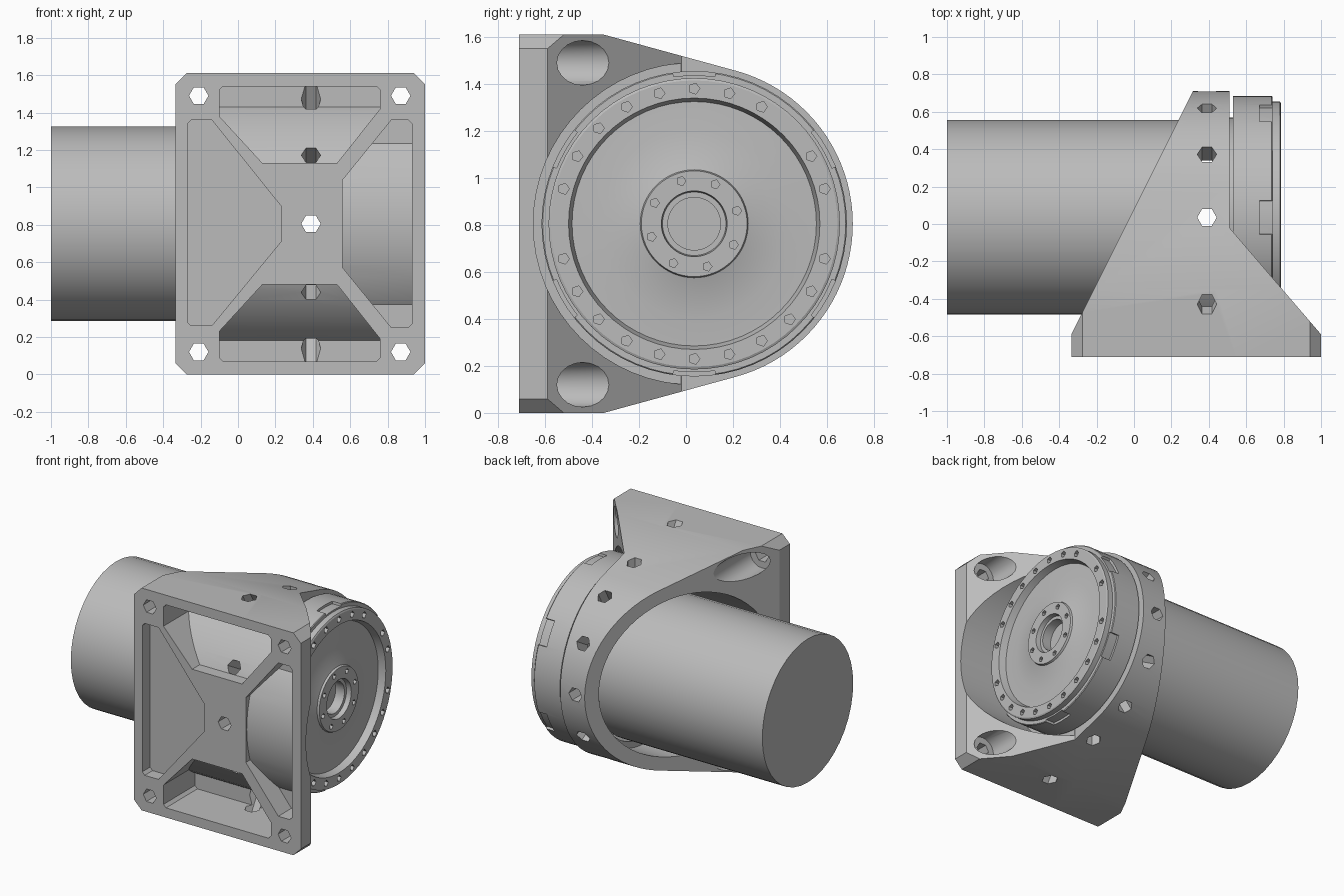
import bpy, bmesh
from math import sin, cos, pi, radians, atan2, acos, hypot
from mathutils import Matrix, Vector

cube = bpy.data.objects.get("Cube")
if cube:
    bpy.data.objects.remove(cube)

CY, CZ = 0.035, 0.805          # main axis, parallel to x
AXIS = Vector((0, CY, CZ))

metal = bpy.data.materials.new("grey metal")
metal.use_nodes = True
grey = (0.5, 0.5, 0.5, 1)
metal.diffuse_color = grey
metal.node_tree.nodes["Principled BSDF"].inputs["Base Color"].default_value = grey


def finish(name, bm):
    bmesh.ops.recalc_face_normals(bm, faces=bm.faces)
    mesh = bpy.data.meshes.new(name)
    bm.to_mesh(mesh)
    bm.free()
    mesh.materials.append(metal)
    obj = bpy.data.objects.new(name, mesh)
    bpy.context.collection.objects.link(obj)
    return obj


def prism(name, points, axis, low, high, turn=0):
    """Extrude a 2D outline along an axis, then turn it about the main axis."""
    place = {"x": lambda p, t: (t, p[0], p[1]),
             "y": lambda p, t: (p[0], t, p[1]),
             "z": lambda p, t: (p[0], p[1], t)}[axis]
    bm = bmesh.new()
    ends = [[bm.verts.new(place(p, t)) for p in points] for t in (low, high)]
    bm.faces.new(ends[0])
    bm.faces.new(ends[1])
    n = len(points)
    for i in range(n):
        j = (i + 1) % n
        bm.faces.new((ends[0][i], ends[0][j], ends[1][j], ends[1][i]))
    bmesh.ops.rotate(bm, verts=bm.verts, cent=AXIS,
                     matrix=Matrix.Rotation(turn, 3, "X"))
    return finish(name, bm)


def ring(u, v, r, n, start=0.0):
    return [(u + r * cos(start + 2 * pi * i / n), v + r * sin(start + 2 * pi * i / n))
            for i in range(n)]


def lathe(name, profile, n=64):
    """Spin an (x, radius) profile around the main axis."""
    bm = bmesh.new()
    verts = [bm.verts.new((x, CY, CZ + r)) for x, r in profile]
    edges = [bm.edges.new(pair) for pair in zip(verts, verts[1:])]
    bmesh.ops.spin(bm, geom=verts + edges, cent=AXIS, axis=(1, 0, 0),
                   angle=2 * pi, steps=n, use_merge=True)
    bmesh.ops.remove_doubles(bm, verts=bm.verts, dist=1e-4)
    return finish(name, bm)


def boolean(obj, tools, operation="DIFFERENCE"):
    for tool in tools:
        tool.hide_render = True
        mod = obj.modifiers.new("cut", "BOOLEAN")
        mod.operation, mod.solver, mod.object = operation, "EXACT", tool
        bpy.context.view_layer.objects.active = obj
        bpy.ops.object.modifier_apply(modifier=mod.name)
        bpy.data.objects.remove(tool)


def smooth(obj, angle=30):
    bpy.ops.object.select_all(action="DESELECT")
    obj.select_set(True)
    bpy.context.view_layer.objects.active = obj
    bpy.ops.object.shade_smooth_by_angle(angle=radians(angle))


# Motor barrel
smooth(prism("motor_barrel", ring(CY, CZ, 0.52, 40), "x", -1, 0.32))

# Bracket: side outline with a round back, tangent to the straight shoulders
R = 0.675
dy, dz = -0.35 - CY, 1.61 - CZ
tangent = atan2(dz, dy) - acos(R / hypot(dy, dz))
steps = 40
side = [(-0.35, 0), (-0.71, 0), (-0.71, 1.61), (-0.35, 1.61)]
side += [(CY + R * cos(a), CZ + R * sin(a))
         for a in (tangent * (1 - 2 * i / steps) for i in range(steps + 1))]
bracket = prism("mounting_bracket", side, "x", -0.6, 1.2)
plan = [(-0.335, -0.71), (-0.335, -0.59), (0.32, 0.72), (0.51, 0.72),
        (0.51, -0.02), (1, -0.59), (1, -0.71)]
front = [(-0.275, 0), (0.94, 0), (1, 0.06), (1, 1.55), (0.94, 1.61),
         (-0.275, 1.61), (-0.335, 1.55), (-0.335, 0.06)]
boolean(bracket, [prism("plan_cutter", plan, "z", -1, 3),
                  prism("front_cutter", front, "y", -2, 2)], "INTERSECT")

# Bores for the motor and the output drum
boolean(bracket, [prism("bore", ring(CY, CZ, r, 64), "x", a, b)
                  for r, a, b in ((0.58, -1, 0.3), (0.535, 0.2, 0.6), (0.685, 0.511, 1.5))])

# Front pockets: straight sided, with floors wrapped around the barrel
upper = [(-0.1, 1.52), (-0.08, 1.54), (0.74, 1.54), (0.76, 1.52), (0.76, 1.42),
         (0.53, 1.13), (0.13, 1.13), (-0.1, 1.38)]
lower = [(x, 2 * CZ - z) for x, z in upper]
left = [(-0.27, 0.28), (-0.25, 0.26), (-0.14, 0.26), (0.23, 0.71), (0.23, 0.9),
        (-0.14, 1.36), (-0.25, 1.36), (-0.27, 1.34)]
right = [(0.93, 0.27), (0.91, 0.25), (0.82, 0.25), (0.56, 0.57), (0.56, 1.04),
         (0.82, 1.36), (0.91, 1.36), (0.93, 1.34)]
for outline, depth in ((upper, -0.35), (lower, -0.35), (right, -0.56)):
    pocket = prism("pocket", outline, "y", -1, depth)
    boolean(pocket, [prism("pocket_floor", ring(CY, CZ, 0.735, 64), "x", -1, 2)])
    boolean(bracket, [pocket])
boolean(bracket, [prism("pocket", left, "y", -1, -0.62)])

# Corner bolt holes with clearance scoops behind them
for x in (-0.21, 0.87):
    for z in (0.12, 1.49):
        boolean(bracket, [prism("bolt_hole", ring(x, z, 0.052, 6), "y", -1, 0),
                          prism("bolt_scoop", ring(x, z, 0.095, 20), "y", -0.57, 1)])

# Radial holes all around the ring
boolean(bracket, [prism("radial_hole", ring(0.39, CY, 0.052, 6), "z",
                        CZ + 0.4, CZ + 1.3, radians(30 * i)) for i in range(12)])
smooth(bracket, 25)

# Output drum: rim, bolt face, dish rising to the hub, and hub bore
drum = lathe("output_drum", [
    (0.47, 0), (0.47, 0.535), (0.53, 0.535), (0.53, 0.65), (0.735, 0.65), (0.74, 0.645),
    (0.74, 0.62), (0.78, 0.62), (0.785, 0.61), (0.785, 0.535), (0.735, 0.52),
    (0.738, 0.4), (0.75, 0.3), (0.77, 0.23), (0.785, 0.225), (0.785, 0.14),
    (0.75, 0.135), (0.75, 0.112), (0.68, 0.112), (0.68, 0)])

# Shallow rim notches
for i in range(6):
    a = radians(30 + 60 * i)
    arc = [radians(-8 + 4 * k) + a for k in range(5)]
    outline = [(CY + 0.7 * cos(t - pi / 2 + pi / 2 - radians(0)), CZ + 0.7 * sin(t)) for t in arc]
    outline += [(CY + 0.632 * cos(t), CZ + 0.632 * sin(t)) for t in reversed(arc)]
    boolean(drum, [prism("notch", outline, "x", 0.67, 0.76)])

# Bolt circles on the face and hub
bolts = [(0.575, 15 * i, 0.024) for i in range(24) if i not in (0, 3, 12)]
bolts += [(0.19, 17 + 45 * i, 0.02) for i in range(8)]
boolean(drum, [prism("face_hole", ring(CY + r * cos(radians(a)), CZ + r * sin(radians(a)), s, 5),
                     "x", 0.73, 0.9) for r, a, s in bolts])
smooth(drum, 25)
